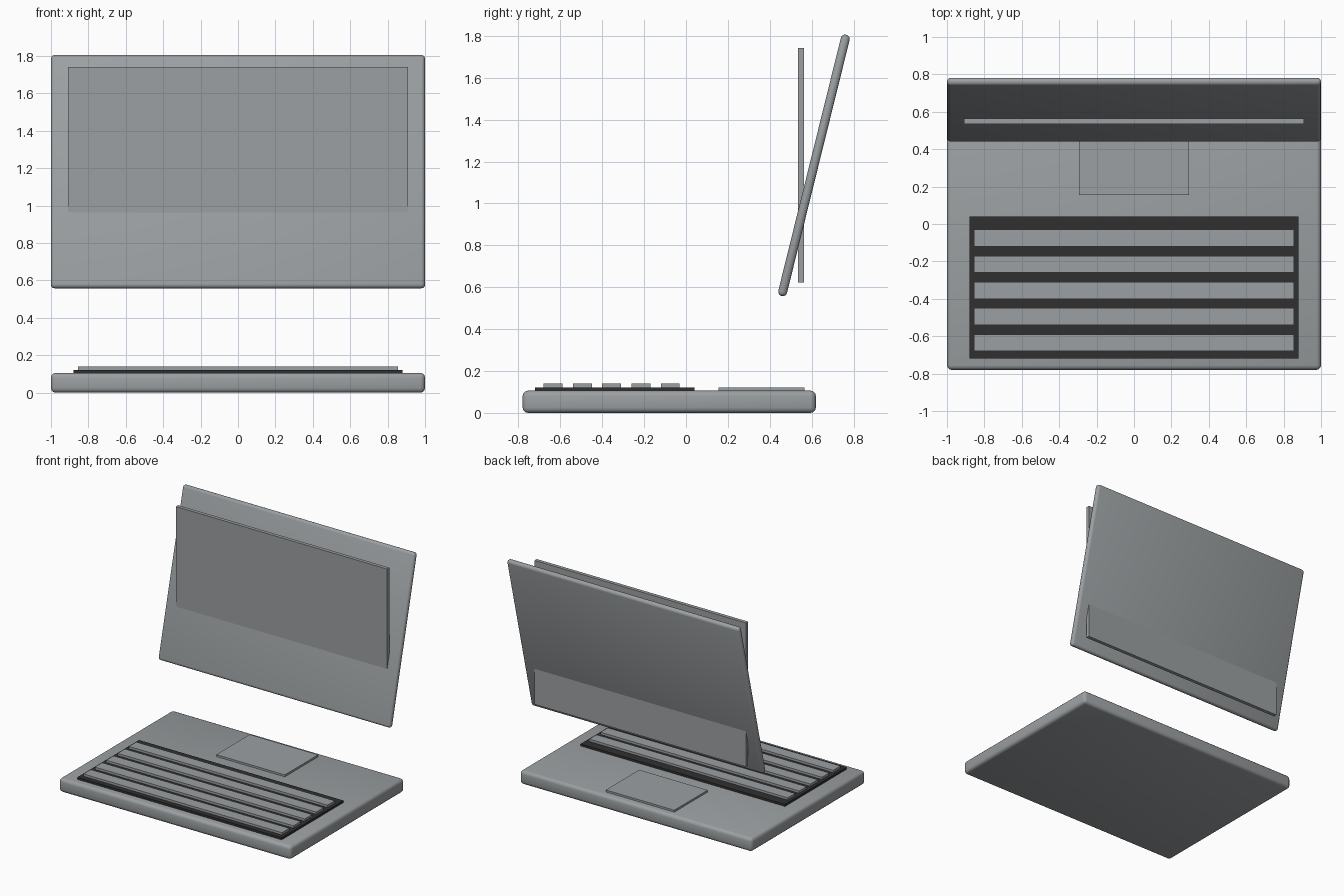
import bpy
import math

if "Cube" in bpy.data.objects:
    bpy.data.objects.remove(bpy.data.objects["Cube"], do_unlink=True)


def material(name, color, roughness=0.5):
    mat = bpy.data.materials.new(name)
    mat.use_nodes = True
    mat.diffuse_color = color
    shader = mat.node_tree.nodes["Principled BSDF"]
    shader.inputs["Base Color"].default_value = color
    shader.inputs["Roughness"].default_value = roughness
    return mat


grey = material("metal grey", (0.33, 0.35, 0.36, 1))
black = material("keyboard black", (0.03, 0.03, 0.03, 1))


def slab(name, center, size, mat, bevel=0.0, tilt=0.0):
    """Box with given centre and size, optionally rounded and tilted back."""
    bpy.ops.mesh.primitive_cube_add(size=1, location=center)
    obj = bpy.context.object
    obj.name = name
    obj.scale = size
    bpy.ops.object.transform_apply(location=False, rotation=False, scale=True)
    obj.data.materials.append(mat)
    if bevel:
        mod = obj.modifiers.new("rounded edges", "BEVEL")
        mod.width = bevel
        mod.segments = 3
        bpy.ops.object.modifier_apply(modifier=mod.name)
        bpy.ops.object.shade_smooth_by_angle(angle=math.radians(40))
    obj.rotation_euler.x = -tilt
    return obj


# Lower body
slab("base", (0, -0.08, 0.053), (2, 1.4, 0.106), grey, bevel=0.025)

# Keyboard: dark tray with five raised key rows
slab("keyboard_tray", (0, -0.34, 0.11), (1.76, 0.76, 0.024), black)
for row in range(5):
    slab(f"key_row_{row + 1}", (0, -0.635 + 0.14 * row, 0.128),
         (1.71, 0.09, 0.024), grey)

# Touch pad behind the keyboard
slab("touch_pad", (0, 0.36, 0.11), (0.59, 0.41, 0.022), grey)

# Tilted lid and the upright screen panel passing through it
slab("lid", (0, 0.611, 1.182), (2, 0.043, 1.285), grey,
     bevel=0.02, tilt=math.radians(13.9))
slab("screen", (0, 0.549, 1.182), (1.82, 0.028, 1.12), grey)
